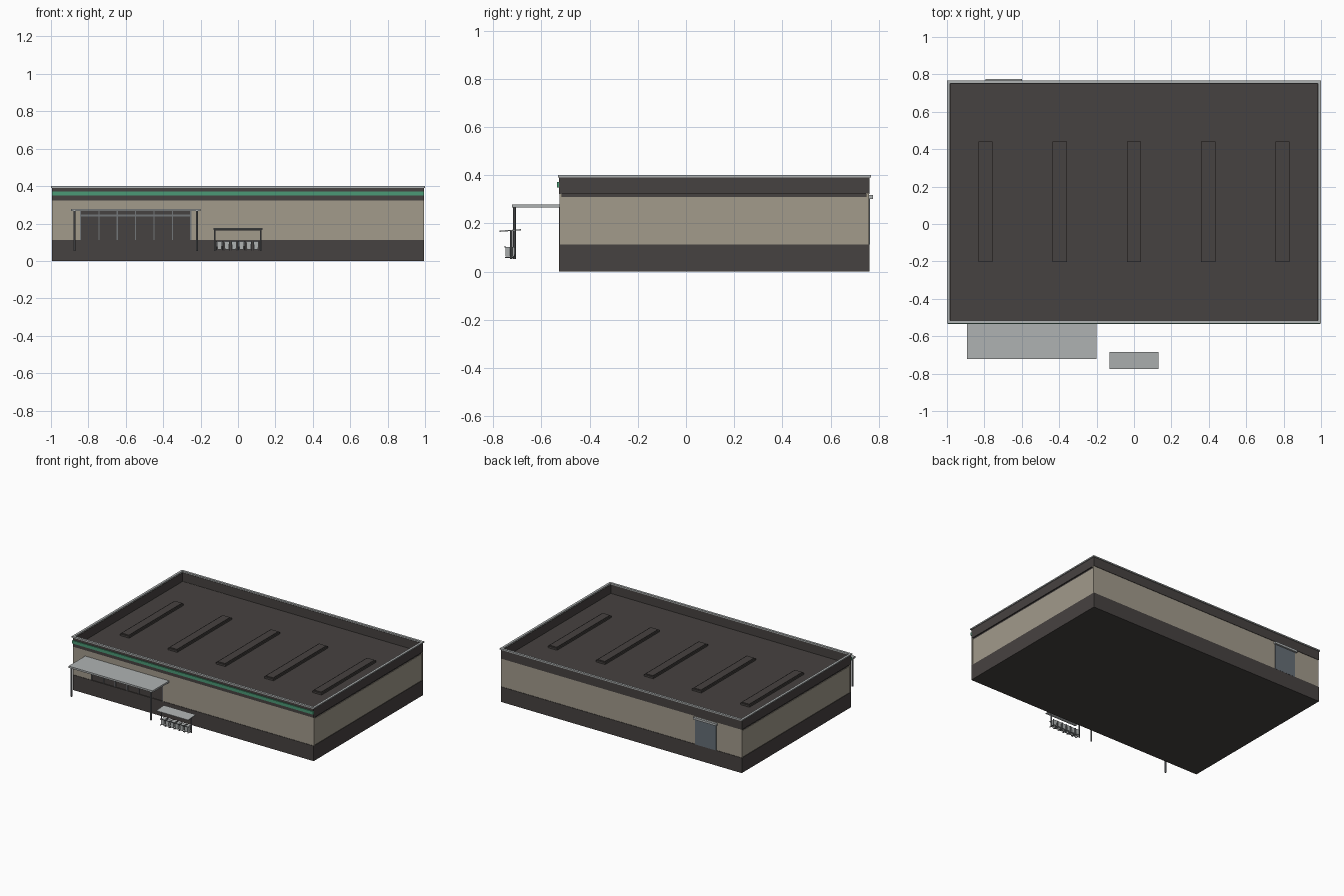
import bpy, bmesh, math
from mathutils import Matrix, Vector

if "Cube" in bpy.data.objects:
    bpy.data.objects.remove(bpy.data.objects["Cube"])


def mat(name, r, g, b):
    m = bpy.data.materials.new(name)
    m.diffuse_color = (r, g, b, 1)
    m.use_nodes = True
    m.node_tree.nodes["Principled BSDF"].inputs["Base Color"].default_value = m.diffuse_color
    return m


DARK = mat("dark cladding", 0.062, 0.054, 0.052)
BEIGE = mat("beige wall", 0.36, 0.325, 0.26)
GREEN = mat("green stripe", 0.07, 0.32, 0.18)
LIGHT = mat("light grey metal", 0.43, 0.45, 0.45)
STEEL = mat("steel grey", 0.17, 0.18, 0.19)
DOOR = mat("blue grey door", 0.13, 0.155, 0.18)


def finish(name, bm, material):
    bmesh.ops.recalc_face_normals(bm, faces=bm.faces)
    me = bpy.data.meshes.new(name)
    bm.to_mesh(me)
    bm.free()
    me.materials.append(material)
    ob = bpy.data.objects.new(name, me)
    bpy.context.collection.objects.link(ob)
    return ob


def add_box(bm, x0, x1, y0, y1, z0, z1):
    c = Vector(((x0 + x1) / 2, (y0 + y1) / 2, (z0 + z1) / 2))
    s = Matrix.Diagonal((x1 - x0, y1 - y0, z1 - z0, 1))
    return bmesh.ops.create_cube(bm, size=1, matrix=Matrix.Translation(c) @ s)["verts"]


def boxes(name, material, *dims):
    bm = bmesh.new()
    for d in dims:
        add_box(bm, *d)
    return finish(name, bm, material)


def ring(name, material, x, y0, y1, t, z0, z1):
    """Rectangular frame of four bars around the building."""
    return boxes(name, material,
                 (-x, x, y0, y0 + t, z0, z1), (-x, x, y1 - t, y1, z0, z1),
                 (-x, -x + t, y0 + t, y1 - t, z0, z1), (x - t, x, y0 + t, y1 - t, z0, z1))


def posts(name, material, xs, y, z0, z1, r):
    bm = bmesh.new()
    for x in xs:
        bmesh.ops.create_cone(bm, cap_ends=True, segments=10, radius1=r, radius2=r, depth=z1 - z0,
                              matrix=Matrix.Translation((x, y, (z0 + z1) / 2)))
    return finish(name, bm, material)


# Main building shell
F, B, X = -0.528, 0.762, 0.994
boxes("base_plinth", DARK, (-X, X, F, B, 0, 0.113))
boxes("wall_core", BEIGE, (-X + 0.004, X - 0.004, F + 0.014, B - 0.014, 0.113, 0.31))
boxes("front_wall", BEIGE, (-X, -0.845, F + 0.003, F + 0.014, 0.113, 0.325),
      (-0.25, X, F + 0.003, F + 0.014, 0.113, 0.325),
      (-0.845, -0.25, F + 0.003, F + 0.014, 0.268, 0.325))
boxes("back_wall", BEIGE, (-X, X, B - 0.014, B - 0.003, 0.113, 0.325))
boxes("roof_deck", DARK, (-X + 0.008, X - 0.008, F + 0.008, B - 0.008, 0.308, 0.325))
ring("parapet", DARK, X, F, B, 0.013, 0.323, 0.391)
ring("parapet_cap", LIGHT, 1.0, F - 0.004, B + 0.006, 0.017, 0.391, 0.4)
boxes("front_stripe", GREEN, (-X, X, F - 0.007, F + 0.002, 0.349, 0.372))

# Roof skylights: low kerb with a slightly narrower top
bm = bmesh.new()
for i in range(-2, 3):
    x = i * 0.397
    add_box(bm, x - 0.038, x + 0.038, -0.203, 0.44, 0.32, 0.338)
    add_box(bm, x - 0.03, x + 0.03, -0.195, 0.432, 0.338, 0.343)
finish("roof_skylights", bm, DARK)

# Entrance glazing with mullions
boxes("entrance_glass", DARK, (-0.845, -0.25, F + 0.006, F + 0.0145, 0.113, 0.268))
boxes("entrance_mullions", STEEL,
      *[(x - 0.003, x + 0.003, F + 0.001, F + 0.008, 0.113, 0.268)
        for x in [-0.842 + i * 0.0982 for i in range(7)]],
      (-0.845, -0.25, F, F + 0.008, 0.238, 0.247))

# Entrance canopy
boxes("entrance_canopy", LIGHT, (-0.893, -0.2, -0.722, F + 0.002, 0.266, 0.279))
posts("canopy_posts", STEEL, (-0.875, -0.22), -0.712, 0.053, 0.268, 0.006)

# Cart shelter: thin tilted roof on two posts
bm = bmesh.new()
for v in add_box(bm, -0.132, 0.13, -0.774, -0.685, 0.168, 0.173):
    v.co.z += (v.co.y + 0.73) * 0.07
finish("shelter_roof", bm, LIGHT)
posts("shelter_posts", STEEL, (-0.124, 0.122), -0.725, 0.053, 0.172, 0.005)
boxes("shelter_beam", STEEL, (-0.124, 0.122, -0.728, -0.722, 0.162, 0.169))

# Row of carts: tapered basket, handle and legs
baskets, frames = bmesh.new(), bmesh.new()
for i in range(6):
    x = -0.099 + i * 0.0392
    for v in add_box(baskets, x - 0.014, x + 0.014, -0.75, -0.712, 0.062, 0.101):
        if v.co.z < 0.08:
            v.co.x = x + (v.co.x - x) * 0.75
    add_box(frames, x - 0.017, x + 0.017, -0.754, -0.749, 0.1, 0.106)
    for s in (-1, 1):
        add_box(frames, x + s * 0.015 - 0.002, x + s * 0.015 + 0.002, -0.752, -0.71, 0.056, 0.061)
        add_box(frames, x + s * 0.016 - 0.0015, x + s * 0.016 + 0.0015, -0.714, -0.71, 0.058, 0.103)
finish("cart_baskets", baskets, LIGHT)
finish("cart_frames", frames, STEEL)

# Rear service door with hood
boxes("rear_door", DOOR, (-0.782, -0.61, B - 0.004, B + 0.001, 0.112, 0.302))
boxes("rear_door_hood", LIGHT, (-0.793, -0.6, B - 0.004, 0.776, 0.302, 0.318))
